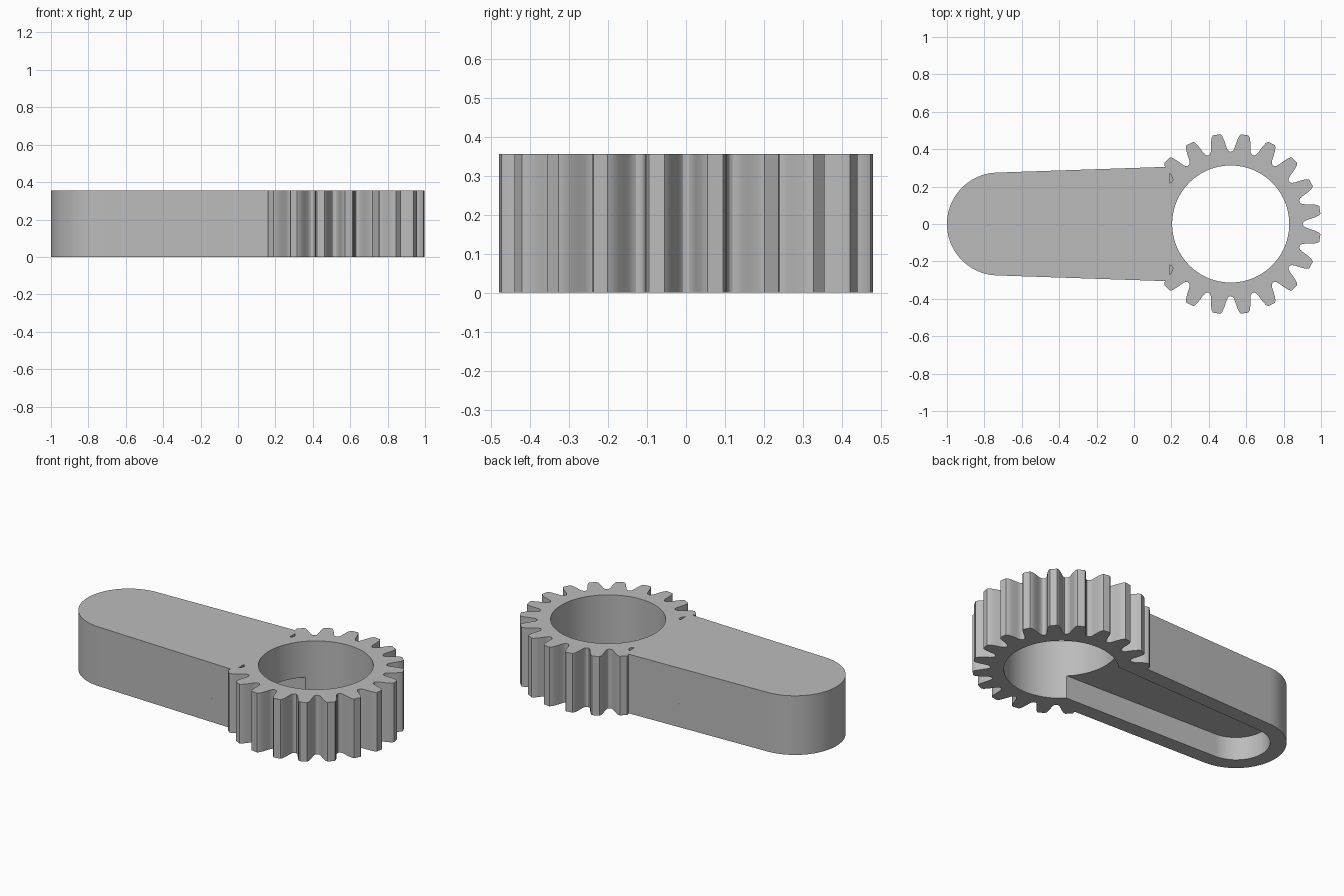
import bpy
import bmesh
from math import sin, cos, pi, radians

cube = bpy.data.objects.get("Cube")
if cube:
    bpy.data.objects.remove(cube)

HEIGHT = 0.355
POCKET_TOP = 0.14
GEAR_X = 0.517
BORE_R = 0.313
TEETH = 20
CAP_X = -0.725
CAP_R = 0.275
WALL = 0.09
SLOPE = 0.034

grey = bpy.data.materials.new("plain grey")
grey.use_nodes = True
grey.diffuse_color = (0.5, 0.5, 0.5, 1)
grey.node_tree.nodes["Principled BSDF"].inputs["Base Color"].default_value = (0.5, 0.5, 0.5, 1)


def prism(name, outline, z0, z1):
    """Extrude a closed outline between two heights."""
    bm = bmesh.new()
    face = bm.faces.new([bm.verts.new((x, y, z0)) for x, y in outline])
    top = bmesh.ops.extrude_face_region(bm, geom=[face])["geom"]
    verts = [v for v in top if isinstance(v, bmesh.types.BMVert)]
    bmesh.ops.translate(bm, verts=verts, vec=(0, 0, z1 - z0))
    bmesh.ops.recalc_face_normals(bm, faces=bm.faces)
    mesh = bpy.data.meshes.new(name)
    bm.to_mesh(mesh)
    bm.free()
    mesh.materials.append(grey)
    obj = bpy.data.objects.new(name, mesh)
    bpy.context.collection.objects.link(obj)
    return obj


def arc(cx, radius, start, end, steps):
    angles = [start + (end - start) * i / steps for i in range(steps + 1)]
    return [(cx + radius * cos(a), radius * sin(a)) for a in angles]


def arm_outline(inset, end_x):
    """Round-ended bar that widens slightly towards the gear."""
    r = CAP_R - inset
    half = r + SLOPE * (end_x - CAP_X)
    cap = arc(CAP_X, r, pi / 2 + SLOPE, 3 * pi / 2 - SLOPE, 48)
    return [(end_x, half)] + cap + [(end_x, -half)]


def gear_outline():
    """Half tooth as (angle, radius), mirrored and repeated."""
    flank = [(2.4, 0.483), (3.5, 0.472), (4.4, 0.452), (5.2, 0.43),
             (5.9, 0.41), (6.7, 0.396), (7.8, 0.388)]
    tooth = [(-a, r) for a, r in reversed(flank)] + flank
    pitch = 360 / TEETH
    points = []
    for i in range(TEETH):
        for a, r in tooth + [(pitch / 2, 0.386)]:
            t = radians((i + 0.5) * pitch + a)
            points.append((GEAR_X + r * cos(t), r * sin(t)))
    return points


def combine(target, tool, operation):
    mod = target.modifiers.new(operation.lower(), "BOOLEAN")
    mod.operation = operation
    mod.solver = "EXACT"
    mod.object = tool
    bpy.context.view_layer.objects.active = target
    bpy.ops.object.modifier_apply(modifier=mod.name)
    bpy.data.objects.remove(tool)


# Gear, full-height arm, and the lower arm walls that run a little further in
body = prism("geared_arm", gear_outline(), 0, HEIGHT)
combine(body, prism("arm", arm_outline(0, 0.19), 0, HEIGHT), "UNION")
combine(body, prism("lower_arm", arm_outline(0, 0.265), 0, POCKET_TOP), "UNION")

# Underside pocket opening into the round bore
combine(body, prism("pocket_cutter", arm_outline(WALL, 0.45), -0.1, POCKET_TOP), "DIFFERENCE")
bore = arc(GEAR_X, BORE_R, 0, 2 * pi, 96)[:-1]
combine(body, prism("bore_cutter", bore, -0.1, HEIGHT + 0.1), "DIFFERENCE")

# Smooth walls with crisp edges
bpy.ops.object.select_all(action="DESELECT")
body.select_set(True)
bpy.context.view_layer.objects.active = body
bpy.ops.object.shade_smooth_by_angle(angle=radians(25))
